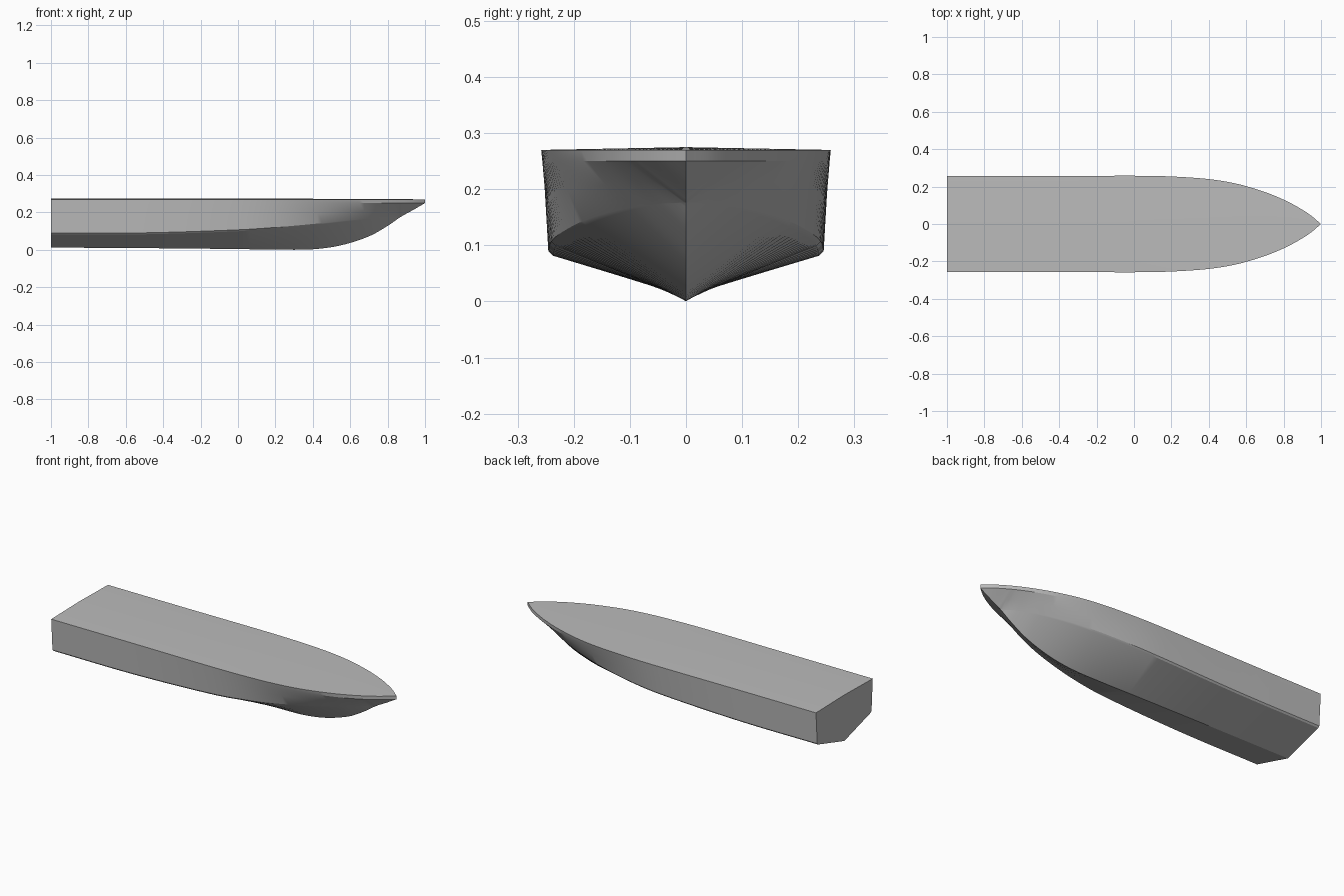
import bpy
import bmesh
from math import radians

cube = bpy.data.objects.get("Cube")
if cube:
    bpy.data.objects.remove(cube, do_unlink=True)

# Hull paint
paint = bpy.data.materials.new("hull_grey")
paint.use_nodes = True
grey = (0.5, 0.5, 0.5, 1)
paint.diffuse_color = grey
paint.node_tree.nodes["Principled BSDF"].inputs["Base Color"].default_value = grey

# Stations: x, deck half-beam, keel height, chine half-beam, chine height
STATIONS = [
    (-1, .256, .012, .245, .09),
    (-.5, .256, .009, .245, .091),
    (0, .258, .004, .24, .107),
    (.2, .254, .001, .226, .12),
    (.4, .24, .003, .195, .138),
    (.55, .215, .024, .157, .153),
    (.7, .171, .072, .1, .167),
    (.8, .13, .128, .047, .175),
    (.87, .094, .176, 0, .18),
    (.94, .05, .215, 0, .215),
    (1, 0, .25, 0, .25),
]
DECK_EDGE, DECK_CENTRE, RIM_LOW = .27, .275, .25


def slope(i, k):
    a, b = STATIONS[max(i - 1, 0)], STATIONS[min(i + 1, len(STATIONS) - 1)]
    return (b[k] - a[k]) / (b[0] - a[0])


def blend(i, t):
    """Smooth cubic blend between two neighbouring stations."""
    a, b = STATIONS[i], STATIONS[i + 1]
    d = b[0] - a[0]
    row = [a[0] + d * t]
    for k in range(1, len(a)):
        row.append((2 * t**3 - 3 * t**2 + 1) * a[k] + (t**3 - 2 * t**2 + t) * d * slope(i, k)
                   + (3 * t**2 - 2 * t**3) * b[k] + (t**3 - t**2) * d * slope(i + 1, k))
    return row


def half_section(x, beam, keel, chine_y, chine_z):
    """Half outline from keel, over the chine and rim, to the deck centre."""
    keel = max(keel, 0)
    if x >= STATIONS[-3][0]:
        chine_y, chine_z = 0, keel
    lip = .008 * min(1, chine_y * 5)
    f = min(max((x - .1) / .8, 0), 1)
    f = f * f * (3 - 2 * f)
    side = chine_y + (beam - chine_y) * (RIM_LOW - chine_z) / max(DECK_EDGE - chine_z, .01)
    rim_y = side + (beam * .99 - side) * f
    mid_y, mid_z = (chine_y + rim_y) / 2, (chine_z + RIM_LOW) / 2
    centre = DECK_CENTRE - (DECK_CENTRE - DECK_EDGE) * max(x, 0)
    return [(0, keel), (max(chine_y - lip, 0), chine_z - lip), (chine_y, chine_z),
            (mid_y, mid_z), (rim_y, RIM_LOW), (beam, DECK_EDGE), (0, centre)]


# Loft the closed sections from stern to bow
STEPS = 6
rows = [blend(i, s / STEPS) for i in range(len(STATIONS) - 1) for s in range(STEPS)]
rows.append(STATIONS[-1])

bm = bmesh.new()
rings = []
for row in rows:
    half = half_section(*row)
    ring = half + [(-y, z) for y, z in half[-2:0:-1]]
    rings.append([bm.verts.new((row[0], y, z)) for y, z in ring])
for a, b in zip(rings, rings[1:]):
    for j in range(len(a)):
        k = (j + 1) % len(a)
        bm.faces.new((a[j], a[k], b[k], b[j]))

# Flat transom closes the stern
bm.faces.new(rings[0])
bmesh.ops.remove_doubles(bm, verts=bm.verts, dist=.0003)
bmesh.ops.dissolve_degenerate(bm, edges=bm.edges, dist=.0001)
bmesh.ops.recalc_face_normals(bm, faces=bm.faces)

mesh = bpy.data.meshes.new("boat_hull")
bm.to_mesh(mesh)
bm.free()
mesh.materials.append(paint)
hull = bpy.data.objects.new("boat_hull", mesh)
bpy.context.collection.objects.link(hull)

# Smooth sides with crisp chine, keel, rim and transom edges
bpy.ops.object.select_all(action='DESELECT')
hull.select_set(True)
bpy.context.view_layer.objects.active = hull
bpy.ops.object.shade_smooth_by_angle(angle=radians(22))
